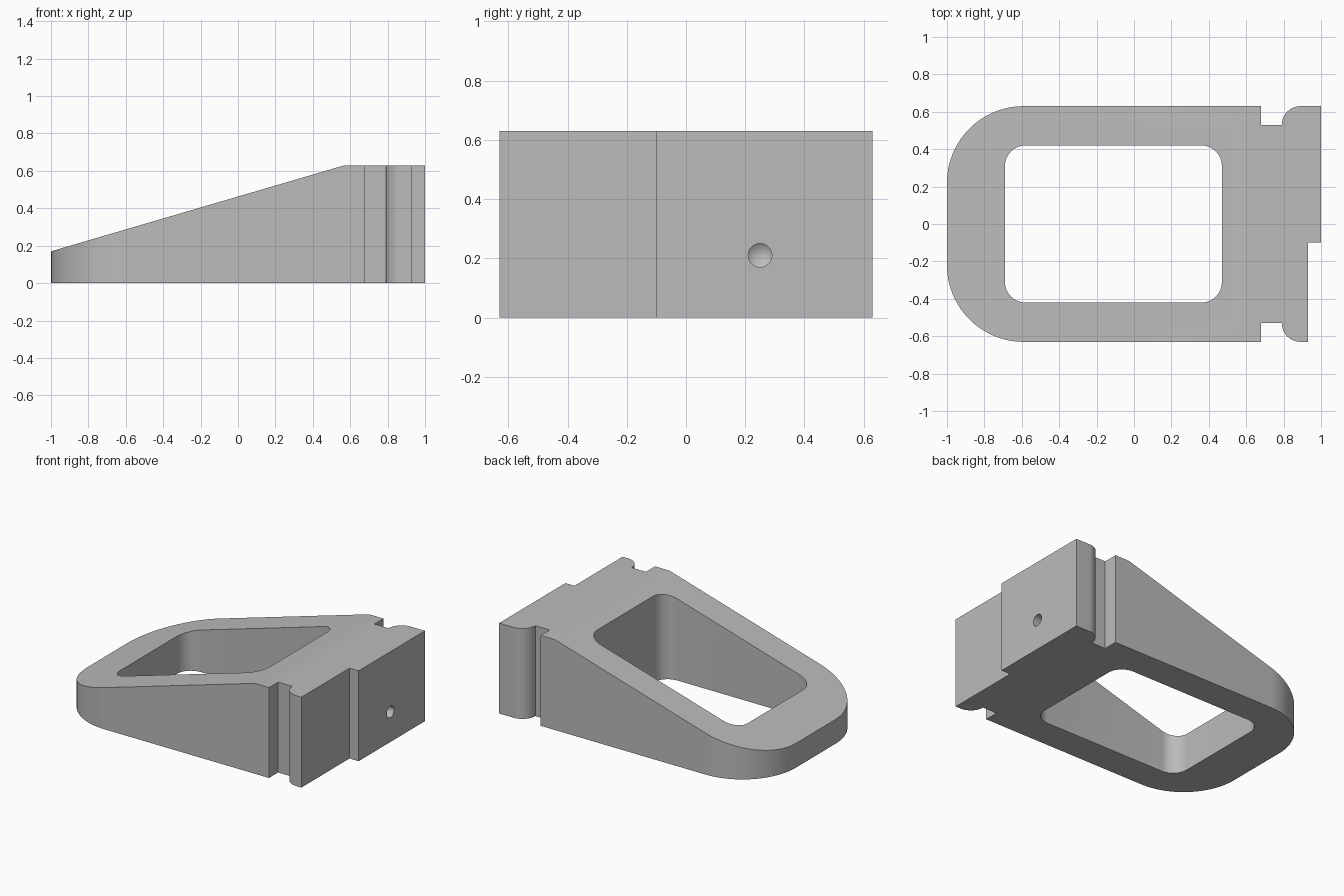
import bpy, bmesh
from math import pi, cos, sin, radians
from mathutils import Matrix

if "Cube" in bpy.data.objects:
    bpy.data.objects.remove(bpy.data.objects["Cube"])

HEIGHT = 0.63
HALF_W = 0.63

grey = bpy.data.materials.new("matte grey")
grey.use_nodes = True
grey.diffuse_color = (0.5, 0.5, 0.5, 1)
grey.node_tree.nodes["Principled BSDF"].inputs["Base Color"].default_value = (0.5, 0.5, 0.5, 1)


def arc(cx, cy, r, start, end, steps=16):
    angles = [radians(start + (end - start) * i / steps) for i in range(steps + 1)]
    return [(cx + r * cos(a), cy + r * sin(a)) for a in angles]


def make_object(name, bm):
    bmesh.ops.recalc_face_normals(bm, faces=bm.faces)
    mesh = bpy.data.meshes.new(name)
    bm.to_mesh(mesh)
    bm.free()
    mesh.materials.append(grey)
    obj = bpy.data.objects.new(name, mesh)
    bpy.context.collection.objects.link(obj)
    return obj


def prism(name, outline, low, high, along_y=False):
    """Extrude an outline along z, or an x-z outline along y."""
    bm = bmesh.new()
    place = (lambda u, v: (u, low, v)) if along_y else (lambda u, v: (u, v, low))
    face = bm.faces.new([bm.verts.new(place(u, v)) for u, v in outline])
    moved = bmesh.ops.extrude_face_region(bm, geom=[face])["geom"]
    offset = (0, high - low, 0) if along_y else (0, 0, high - low)
    bmesh.ops.translate(bm, vec=offset, verts=[g for g in moved if isinstance(g, bmesh.types.BMVert)])
    return make_object(name, bm)


def cut(target, cutter):
    mod = target.modifiers.new("cut", "BOOLEAN")
    mod.operation = "DIFFERENCE"
    mod.solver = "EXACT"
    mod.object = cutter
    bpy.context.view_layer.objects.active = target
    bpy.ops.object.modifier_apply(modifier=mod.name)
    bpy.data.objects.remove(cutter)


# Half outline from the slotted end round to the rounded nose
half = arc(0.89, 0.53, 0.10, 90, 180, 12)
half += [(0.68, 0.53), (0.68, HALF_W)]
half += arc(-0.59, 0.22, 0.41, 90, 180, 24)
mirrored = [(x, -y) for x, y in reversed(half)]

# Stepped end plate closes the outline
end_plate = [(0.93, -HALF_W), (0.93, -0.10), (1, -0.10), (1, HALF_W)]
body = prism("wedge_body", half + mirrored + end_plate, 0, HEIGHT)

# Sloping top
slope = [(-1.17, 0.12), (0.57, HEIGHT), (0.57, 1), (-1.17, 1)]
cut(body, prism("slope_cutter", slope, -1, 1, along_y=True))

# Rounded rectangular window
window = []
for cx, cy, start in [(0.36, 0.31, 0), (-0.58, 0.31, 90), (-0.58, -0.31, 180), (0.36, -0.31, 270)]:
    window += arc(cx, cy, 0.11, start, start + 90, 10)
cut(body, prism("window_cutter", window, -0.2, 1))

# Drilled blind hole with a conical bottom
bm = bmesh.new()
for r2, length, x in [(0.04, 0.3, 1.0), (0.0, 0.03, 0.835)]:
    place = Matrix.Translation((x, 0.25, 0.21)) @ Matrix.Rotation(-pi / 2, 4, "Y")
    bmesh.ops.create_cone(bm, cap_ends=r2 > 0, segments=32, radius1=0.04, radius2=r2, depth=length, matrix=place)
# Join the drill tip to the shaft by removing the shared disc
bmesh.ops.remove_doubles(bm, verts=bm.verts, dist=0.0005)
inner = [f for f in bm.faces if len(f.verts) > 4 and f.calc_center_median().x < 0.9]
bmesh.ops.delete(bm, geom=inner, context="FACES_ONLY")
cut(body, make_object("hole_cutter", bm))

bpy.ops.object.select_all(action="DESELECT")
body.select_set(True)
bpy.context.view_layer.objects.active = body
bpy.ops.object.shade_smooth_by_angle(angle=radians(30))
